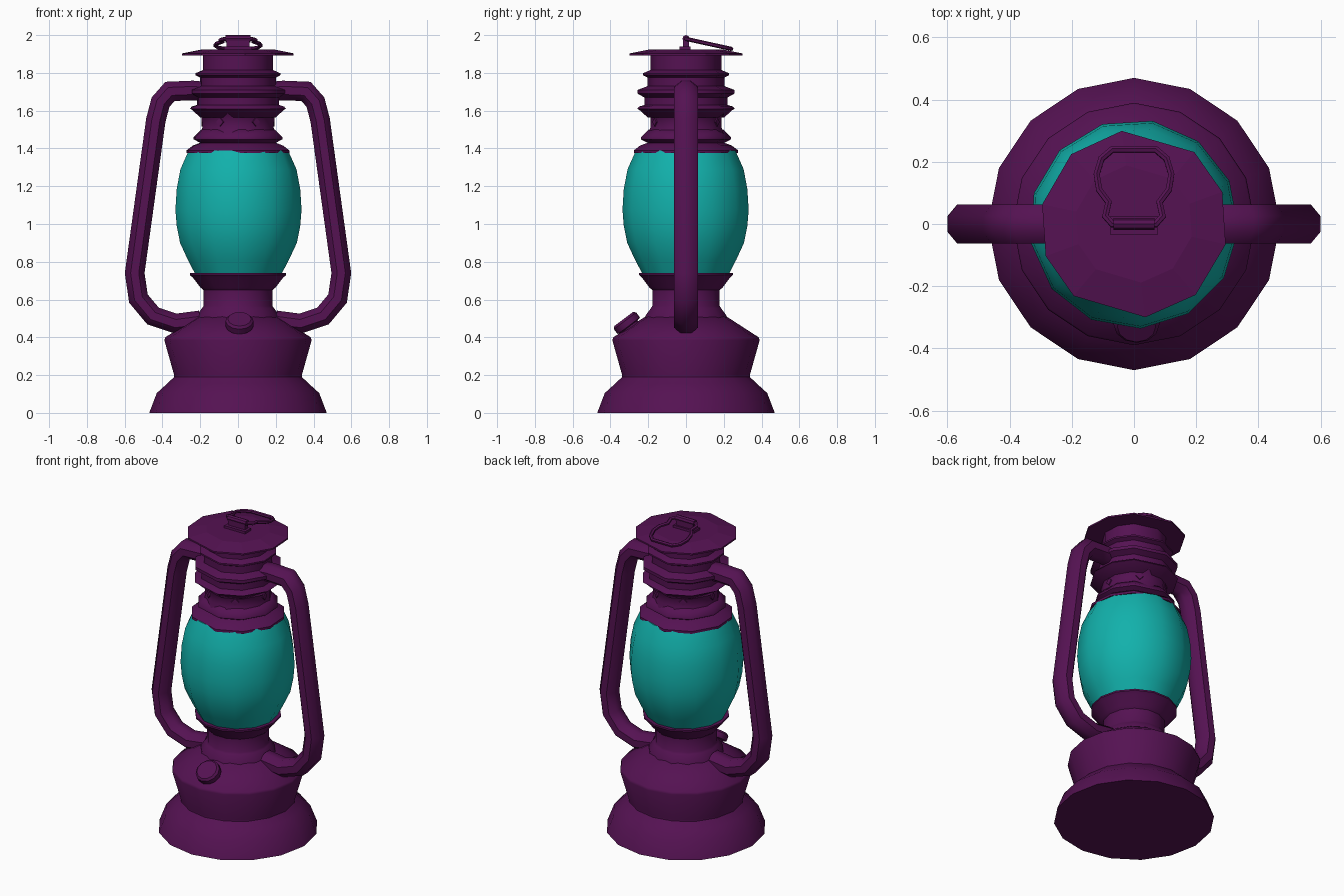
import bpy, bmesh, math
from mathutils import Vector, Matrix

if "Cube" in bpy.data.objects:
    bpy.data.objects.remove(bpy.data.objects["Cube"])


def material(name, color):
    m = bpy.data.materials.new(name)
    m.diffuse_color = color
    m.use_nodes = True
    m.node_tree.nodes["Principled BSDF"].inputs["Base Color"].default_value = m.diffuse_color
    return m


METAL = material("purple_metal", (0.09, 0.006, 0.085, 1))
GLASS = material("teal_glass", (0.006, 0.44, 0.41, 1))


def finish(name, bm, mat=METAL, smooth=40):
    bmesh.ops.recalc_face_normals(bm, faces=bm.faces)
    me = bpy.data.meshes.new(name)
    bm.to_mesh(me)
    bm.free()
    me.materials.append(mat)
    ob = bpy.data.objects.new(name, me)
    bpy.context.collection.objects.link(ob)
    if smooth:
        bpy.ops.object.select_all(action='DESELECT')
        ob.select_set(True)
        bpy.context.view_layer.objects.active = ob
        bpy.ops.object.shade_smooth_by_angle(angle=math.radians(smooth))
    return ob


def skin(bm, rings, closed=False):
    """Bridge consecutive rings of points with quads, capping open ends."""
    vs = [[bm.verts.new(p) for p in r] for r in rings]
    n = len(vs[0])
    pairs = list(zip(vs, vs[1:])) + ([(vs[-1], vs[0])] if closed else [])
    for a, b in pairs:
        for i in range(n):
            j = (i + 1) % n
            bm.faces.new((a[i], a[j], b[j], b[i]))
    if not closed:
        bm.faces.new(vs[0])
        bm.faces.new(vs[-1])


def regular(n, start=0):
    return [start + 360 * i / n for i in range(n)]


def lathe(name, profile, angles, mat=METAL, smooth=40, matrix=None):
    bm = bmesh.new()
    skin(bm, [[(r * math.cos(math.radians(a)), r * math.sin(math.radians(a)), z)
               for a in angles] for r, z in profile])
    if matrix:
        bm.transform(matrix)
    return finish(name, bm, mat, smooth)


def tube(name, path, side_dir, r_in, r_side, sides, closed=False):
    """Sweep an elliptical section along a planar path; side_dir is the plane normal."""
    pts = [Vector(p) for p in path]
    side = Vector(side_dir).normalized()
    n = len(pts)
    rings = []
    for i, p in enumerate(pts):
        if closed:
            before, after = pts[i - 1], pts[(i + 1) % n]
        else:
            before, after = pts[max(i - 1, 0)], pts[min(i + 1, n - 1)]
        d0 = (p - before).normalized()
        d1 = (after - p).normalized()
        nrm = (d0 + d1).normalized().cross(side).normalized()
        cosine = d0.dot(d1) if d0.length and d1.length else 1
        miter = 1 / math.sqrt(max((1 + cosine) / 2, 0.5))
        rings.append([p + nrm * r_in * miter * math.cos(math.tau * (k + .5) / sides)
                      + side * r_side * math.sin(math.tau * (k + .5) / sides)
                      for k in range(sides)])
    bm = bmesh.new()
    skin(bm, rings, closed)
    return finish(name, bm)


# fuel tank: skirted foot, flared body, sloping shoulder
lathe("fuel_tank", [(.47, 0), (.43, .105), (.375, .155), (.338, .19), (.338, .2),
                    (.39, .385), (.385, .4), (.215, .51)], regular(16))

# burner neck and the cup holding the glass
lathe("burner_neck", [(.225, .48), (.22, .515), (.19, .555), (.183, .565), (.183, .65),
                      (.2, .665), (.238, .715), (.255, .73), (.255, .74), (.2, .74)],
      regular(14))

# glass globe
lathe("glass_globe", [(.225, .725), (.27, .81), (.312, .9), (.33, .99), (.337, 1.075),
                      (.33, 1.185), (.31, 1.29), (.265, 1.39)],
      regular(13, 79.8), GLASS, 50)

# chimney parts share the unevenly spaced ten-sided outline of the cap
TEN = [20, 50, 97.5, 132, 168, 200, 230, 277, 311, 347.5]
lathe("globe_collar", [(.2, 1.375), (.278, 1.375), (.278, 1.39), (.245, 1.415), (.205, 1.43),
                       (.24, 1.448), (.24, 1.46), (.2, 1.5)], TEN, smooth=48)
lathe("vent_band", [(.212, 1.46), (.195, 1.51), (.195, 1.565), (.22, 1.6)], regular(12, 15))
lathe("chimney_rings", [(.205, 1.565), (.25, 1.605), (.26, 1.61), (.25, 1.622), (.222, 1.63),
                        (.222, 1.67), (.258, 1.69), (.258, 1.71), (.205, 1.73),
                        (.205, 1.775), (.23, 1.788), (.23, 1.798), (.19, 1.815),
                        (.19, 1.9)], TEN, smooth=48)
lathe("top_cap", [(.18, 1.893), (.302, 1.893), (.302, 1.903), (.19, 1.925)], TEN, smooth=0)

# small diamond vents around the band
for i, a in enumerate(regular(6)):
    m = (Matrix.Rotation(math.radians(a), 4, 'Z') @ Matrix.Translation((.184, 0, 1.54))
         @ Matrix.Rotation(math.pi / 2, 4, 'Y'))
    lathe(f"vent_diamond_{i + 1}", [(.026, 0), (.022, .01)], regular(4), smooth=0, matrix=m)

# side air tubes
SIDE = [(.16, 1.70), (.24, 1.707), (.36, 1.702), (.41, 1.645), (.435, 1.55), (.547, .74),
        (.527, .605), (.45, .513), (.33, .473), (.2, .49)]
for name, s in (("left_air_tube", -1), ("right_air_tube", 1)):
    tube(name, [(s * x, 0, z) for x, z in SIDE], (0, 1, 0), .056, .068, 8)

# filler cap on the front of the shoulder
tilt = Matrix.Translation((.008, -.33, .497)) @ Matrix.Rotation(math.radians(37), 4, 'X')
lathe("filler_cap", [(.055, -.12), (.055, -.05), (.074, -.045), (.074, -.012), (.062, 0)],
      regular(12), matrix=tilt)

# hinge block and pin on the cap
bm = bmesh.new()
for size, loc in (((.15, .06, .02), (0, -.005, 1.93)), ((.12, .03, .055), (0, 0, 1.955))):
    bmesh.ops.create_cube(bm, size=1, matrix=Matrix.Translation(loc)
                          @ Matrix.Diagonal((*size, 1)))
finish("hinge_block", bm, smooth=0)
lathe("hinge_pin", [(.019, -.066), (.019, .066)], regular(8),
      matrix=Matrix.Translation((0, 0, 1.981)) @ Matrix.Rotation(math.pi / 2, 4, 'Y'))

# hanging loop, lying back and sloping down onto the cap
HALF = [(.07, 0), (.092, .025), (.082, .07), (.112, .11), (.12, .16), (.105, .21), (.07, .24)]
loop = HALF + [(-x, y) for x, y in reversed(HALF)]
slope = -.22
tube("hanging_loop", [(x, y, 1.98 + slope * y) for x, y in loop], (0, -slope, 1),
     .011, .011, 6, closed=True)
